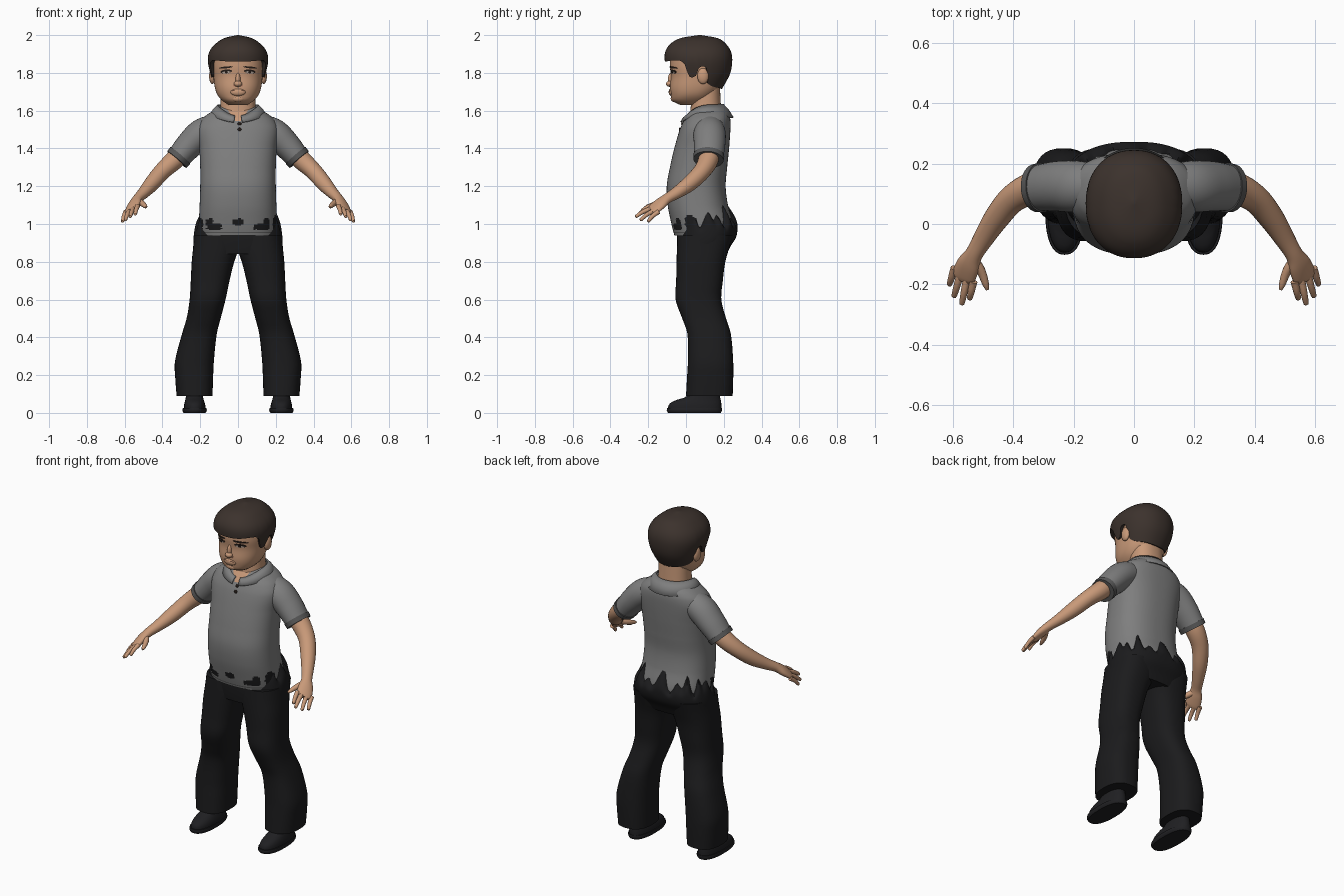
import bpy, bmesh, math
from mathutils import Vector

if "Cube" in bpy.data.objects:
    bpy.data.objects.remove(bpy.data.objects["Cube"])


def material(name, *rgb):
    m = bpy.data.materials.new(name)
    m.use_nodes = True
    m.diffuse_color = (*rgb, 1)
    m.node_tree.nodes["Principled BSDF"].inputs["Base Color"].default_value = (*rgb, 1)
    return m


SKIN = material("skin", .58, .32, .19)
LIP = material("lip", .42, .19, .12)
HAIR = material("dark brown hair", .045, .032, .026)
DARK = material("brow and iris", .02, .013, .01)
WHITE = material("eye white", .45, .38, .33)
SHIRT = material("grey shirt", .21, .21, .21)
TRIM = material("shirt trim", .1, .1, .1)
CLOTH = material("black trousers", .011, .011, .012)
SHOE = material("black shoe", .014, .014, .016)
made = []


def build(name, rows, mats, rule=None, closed=True, side=1):
    """Skin a list of point rows; rule picks a material from a face centre."""
    bm = bmesh.new()
    vs = [[bm.verts.new((p[0] * side, p[1], p[2])) for p in r] for r in rows]
    n = len(rows[0])
    for a, b in zip(vs, vs[1:]):
        for i in range(n if closed else n - 1):
            j = (i + 1) % n
            bm.faces.new((a[i], a[j], b[j], b[i]))
    if closed:
        bm.faces.new(vs[0])
        bm.faces.new(vs[-1])
    bmesh.ops.recalc_face_normals(bm, faces=bm.faces)
    if rule:
        for f in bm.faces:
            f.material_index = rule(f.calc_center_median())
    me = bpy.data.meshes.new(name)
    bm.to_mesh(me)
    bm.free()
    for m in mats:
        me.materials.append(m)
    ob = bpy.data.objects.new(name, me)
    bpy.context.collection.objects.link(ob)
    made.append(ob)
    return ob


def sample(rows, k):
    """Smooth value of a keyed table, whose first column is the key."""
    k = min(max(k, rows[0][0]), rows[-1][0])
    i = max(j for j in range(len(rows) - 1) if rows[j][0] <= k)
    a, b = rows[i], rows[i + 1]
    pa, nb = rows[max(i - 1, 0)], rows[min(i + 2, len(rows) - 1)]
    h = b[0] - a[0]
    t = (k - a[0]) / h
    out = []
    for c in range(1, len(a)):
        ma = (b[c] - pa[c]) / (b[0] - pa[0]) * h
        mb = (nb[c] - a[c]) / (nb[0] - a[0]) * h
        out.append((2*t**3 - 3*t*t + 1) * a[c] + (t**3 - 2*t*t + t) * ma
                   + (3*t*t - 2*t**3) * b[c] + (t**3 - t*t) * mb)
    return out


def power(v, e):
    return math.copysign(abs(v) ** e, v)


def ring(rows, z, seg, p):
    """Level cross-section; rows hold z, left x, right x, front y, back y."""
    x0, x1, f, b = sample(rows, z)
    return [Vector(((x0 + x1) / 2 + (x1 - x0) / 2 * power(math.cos(a), 2 / p),
                    (f + b) / 2 + (b - f) / 2 * power(math.sin(a), 2 / p), z))
            for a in (math.tau * i / seg for i in range(seg))]


def loft(name, rows, mats, steps=30, seg=40, p=2.3, rule=None, side=1):
    lo, hi = rows[0][0], rows[-1][0]
    return build(name, [ring(rows, lo + (hi - lo) * i / steps, seg, p)
                        for i in range(steps + 1)], mats, rule, side=side)


def central(rows):
    return [(z, -w, w, f, b) for z, w, f, b in rows]


def tube(name, pts, mat, side=1, wide=(.07, .05, -.03), seg=20, sub=4):
    """Limb through points of x, y, z, wide radius, thin radius."""
    keyed = [(i, *p) for i, p in enumerate(pts)]
    n = (len(pts) - 1) * sub
    path = [sample(keyed, i / sub) for i in range(n + 1)]
    rows = []
    for i, q in enumerate(path):
        d = (Vector(path[min(i + 1, n)][:3]) - Vector(path[max(i - 1, 0)][:3])).normalized()
        w = Vector(wide)
        w = (w - d * w.dot(d)).normalized()
        t = d.cross(w)
        rows.append([Vector(q[:3]) + w * q[3] * math.cos(a) + t * q[4] * math.sin(a)
                     for a in (math.tau * k / seg for k in range(seg))])
    return build(name, rows, [mat], side=side)


def ball(name, centre, radii, mat, side=1):
    rows = []
    for i in range(1, 14):
        u = math.pi * i / 14
        rows.append([(centre[0] + radii[0] * math.sin(u) * math.cos(a),
                      centre[1] + radii[1] * math.sin(u) * math.sin(a),
                      centre[2] - radii[2] * math.cos(u))
                     for a in (math.tau * k / 20 for k in range(20))])
    return build(name, rows, [mat], side=side)


# Head, neck and ears
head = central([(1.63, .05, -.03, .08), (1.65, .08, -.07, .12), (1.68, .107, -.08, .15),
                (1.72, .122, -.085, .18), (1.78, .13, -.08, .2), (1.84, .135, -.085, .21),
                (1.9, .125, -.075, .2), (1.96, .08, -.01, .16)])
loft("head", head, [SKIN], seg=48)
loft("neck", central([(1.54, .1, .02, .19), (1.62, .093, .025, .185), (1.72, .09, .03, .18)]), [SKIN], 12)
for s, tag in ((1, "left_"), (-1, "right_")):
    ball(tag + "ear", (.136, .09, 1.783), (.017, .03, .042), SKIN, s)


# Face details, as thin plates that follow the head
def plate(name, x, z, w, h, mat, side=1, tilt=0, lift=.004):
    def at(k, off):
        pts = []
        for a in (math.tau * i / 24 for i in range(24)):
            px = x + w * k * math.cos(a)
            pz = z + h * k * math.sin(a) + tilt * w * k * math.cos(a)
            _, r, f, b = sample(head, pz)
            y = (f + b) / 2 - (b - f) / 2 * (1 - abs(px / r) ** 2.3) ** (1 / 2.3)
            pts.append((px, y - off, pz))
        return pts
    build(name, [at(1, -.003), at(1, lift), at(.5, lift)], [mat], side=side)


for s, tag in ((1, "left_"), (-1, "right_")):
    plate(tag + "eyelash", .062, 1.807, .03, .011, DARK, s, -.08, .002)
    plate(tag + "eye", .062, 1.803, .022, .006, WHITE, s, -.08, .0035)
    plate(tag + "iris", .062, 1.804, .008, .007, DARK, s, 0, .005)
    plate(tag + "eyebrow", .064, 1.829, .037, .005, DARK, s, -.1)
    plate(tag + "nostril_wing", .017, 1.733, .009, .006, LIP, s)
ball("nose_bridge", (0, -.078, 1.765), (.013, .018, .035), SKIN)
ball("nose_tip", (0, -.086, 1.742), (.022, .02, .016), SKIN)
ball("lip_mound", (0, -.078, 1.698), (.04, .014, .02), SKIN)
plate("upper_lip", 0, 1.704, .033, .004, LIP, lift=.006)
plate("lower_lip", 0, 1.694, .027, .005, LIP, lift=.006)
ball("chin", (0, -.064, 1.664), (.035, .017, .018), SKIN)

# Hair cap, with a lower edge that dips at the temples and nape
hair = central([(1.7, .11, -.08, .18), (1.74, .128, -.09, .205), (1.8, .147, -.1, .235),
                (1.87, .16, -.113, .245), (1.92, .148, -.107, .235), (1.96, .112, -.075, .205),
                (1.985, .07, -.025, .165), (2, .006, .065, .08)])
edge = [(-1, 1.86), (-.6, 1.866), (-.42, 1.845), (-.32, 1.785), (-.08, 1.785),
        (.02, 1.83), (.26, 1.82), (.34, 1.75), (1, 1.715)]
SEG = 96
columns = []
for i in range(SEG):
    low = sample(edge, power(math.sin(math.tau * i / SEG), 2 / 2.2))[0]
    col = [ring(hair, low + (2 - low) * math.sin(v / 24 * math.pi / 2), SEG, 2.2)[i]
           for v in range(25)]
    inner = Vector((col[0].x * .84, .065 + (col[0].y - .065) * .84, low + .006))
    columns.append([inner] + col)
build("hair", list(zip(*columns)), [HAIR])

# Shirt body, with an open throat and dark gaps above the hem
torso = central([(.94, .203, -.062, .24), (1, .207, -.077, .248), (1.1, .203, -.097, .222),
                 (1.2, .2, -.102, .21), (1.3, .2, -.085, .218), (1.4, .205, -.062, .228),
                 (1.5, .215, -.033, .235), (1.55, .195, -.01, .235), (1.58, .162, .01, .228),
                 (1.6, .13, .025, .215), (1.62, .1, .04, .2)])
gaps = [(0, 1.01, .032, .018), (.125, .985, .045, .017), (.15, 1.01, .02, .022), (.2, 1, .016, .04)]


def shirt_colour(c):
    x = abs(c.x)
    if c.y < .08 and c.z > 1.54 and x < (c.z - 1.54) * .9:
        return 1
    wob = 1 + .25 * math.sin(c.x * 170) + .2 * math.sin(c.z * 260)
    if c.y < .06 and any(((x - g) / w) ** 2 + ((c.z - z) / h) ** 2 < wob for g, z, w, h in gaps):
        return 2
    return 3 if c.y < .1 and .951 < c.z < .957 else 0


loft("shirt_body", torso, [SHIRT, SKIN, CLOTH, TRIM], 120, 128, 2.4, shirt_colour)

# Folded collar and buttons
fold = []
for i in range(61):
    t = .14 + (math.tau - .28) * i / 60
    f = ((1 + math.cos(t)) / 2) ** 4
    a = Vector((.108 * math.sin(t), .1 - .1 * math.cos(t), 1.634 - .06 * f))
    b = Vector((.155 * math.sin(t), .11 - .142 * math.cos(t), 1.59 - .05 * f - .025 * (1 - math.cos(t)) / 2))
    fold.append([a, a.lerp(b, .5) + Vector((0, 0, .007)), b])
collar = build("collar", fold, [SHIRT], closed=False)
collar.modifiers.new("thickness", "SOLIDIFY").thickness = .007
for i, z in enumerate((1.53, 1.5)):
    ball(f"button_{i + 1}", (.008, sample(torso, z)[2], z), (.01, .005, .01), DARK)

# Hips, rising in a ragged edge through the shirt
hips = central([(.84, .23, -.04, .215), (.88, .235, -.045, .235), (.93, .235, -.048, .265),
                (.98, .227, -.045, .272), (1.01, .214, -.04, .258), (1.07, .175, -.03, .2)])
ragged = []
for i in range(25):
    pts = ring(hips, .84 + .23 * i / 24, SEG, 2.4)
    for k, p in enumerate(pts):
        a = math.tau * k / SEG
        p.z += max(0, p.z - .95) * (.25 * math.sin(a * 9) + .3 * math.sin(a * 16 + 1))
    ragged.append(pts)
build("trouser_hips", ragged, [CLOTH])

# Limbs
leg = [(.09, .135, .325, 0, .247), (.18, .132, .332, .005, .25), (.27, .128, .334, .01, .25),
       (.42, .112, .296, .007, .237), (.5, .092, .272, -.02, .212), (.6, .066, .256, -.055, .187),
       (.7, .045, .25, -.052, .195), (.8, .02, .245, -.05, .208), (.87, -.003, .238, -.048, .228),
       (.94, -.005, .232, -.045, .25)]
sole = [(0, .172, .288, -.095, .185), (.012, .165, .294, -.102, .19), (.025, .167, .292, -.1, .19)]
upper = [(.02, .172, .287, -.095, .187), (.045, .174, .285, -.09, .187), (.065, .18, .28, -.06, .185),
         (.085, .185, .276, 0, .18), (.16, .19, .27, .04, .175)]
arm = [(.26, .125, 1.42, .05, .05), (.33, .12, 1.345, .054, .052), (.4, .085, 1.28, .047, .045),
       (.455, .02, 1.215, .042, .041), (.5, -.05, 1.165, .034, .031), (.53, -.1, 1.135, .03, .025),
       (.548, -.135, 1.108, .041, .023), (.563, -.17, 1.08, .043, .017), (.567, -.185, 1.07, .034, .012)]
sleeve = [(.11, .13, 1.515, .07, .07), (.19, .125, 1.48, .078, .085), (.255, .125, 1.42, .073, .083),
          (.318, .12, 1.348, .063, .076)]
cuff = [(.306, .121, 1.362, .069, .082), (.324, .119, 1.341, .067, .08)]
tips = [(.545, -.25, 1.05), (.571, -.268, 1.038), (.597, -.243, 1.02), (.612, -.203, 1.012)]
for s, tag in ((1, "left_"), (-1, "right_")):
    loft(tag + "trouser_leg", leg, [CLOTH], 36, 36, 2.5, side=s)
    loft(tag + "shoe_sole", sole, [SHOE], 4, 32, 2.4, side=s)
    loft(tag + "shoe_upper", upper, [SHOE], 14, 32, 2.3, side=s)
    tube(tag + "sleeve", sleeve, SHIRT, s, (.7, 0, .7), 32, 6)
    tube(tag + "sleeve_cuff", cuff, TRIM, s, (.7, 0, .7), 32)
    tube(tag + "arm", arm, SKIN, s, seg=24)
    for k, (tip, finger) in enumerate(zip(tips, ("index", "middle", "ring", "little"))):
        base = Vector((.563, -.168, 1.08)) + Vector((.021, .015, -.01)) * (k - 1.5)
        tip = Vector(tip)
        mid = base.lerp(tip, .55) + Vector((0, 0, .006))
        tube(tag + finger + "_finger", [(*base, .013, .013), (*mid, .0115, .011),
             (*base.lerp(tip, .93), .009, .009), (*tip, .004, .004)], SKIN, s, seg=12)
    tube(tag + "thumb", [(.535, -.115, 1.125, .018, .018), (.507, -.155, 1.108, .016, .015),
         (.491, -.2, 1.094, .011, .011), (.486, -.218, 1.089, .005, .005)], SKIN, s, seg=12)

# Smooth shading with crisp edges
bpy.ops.object.select_all(action="DESELECT")
for ob in made:
    ob.select_set(True)
bpy.context.view_layer.objects.active = made[0]
bpy.ops.object.shade_smooth_by_angle(angle=math.radians(50))
